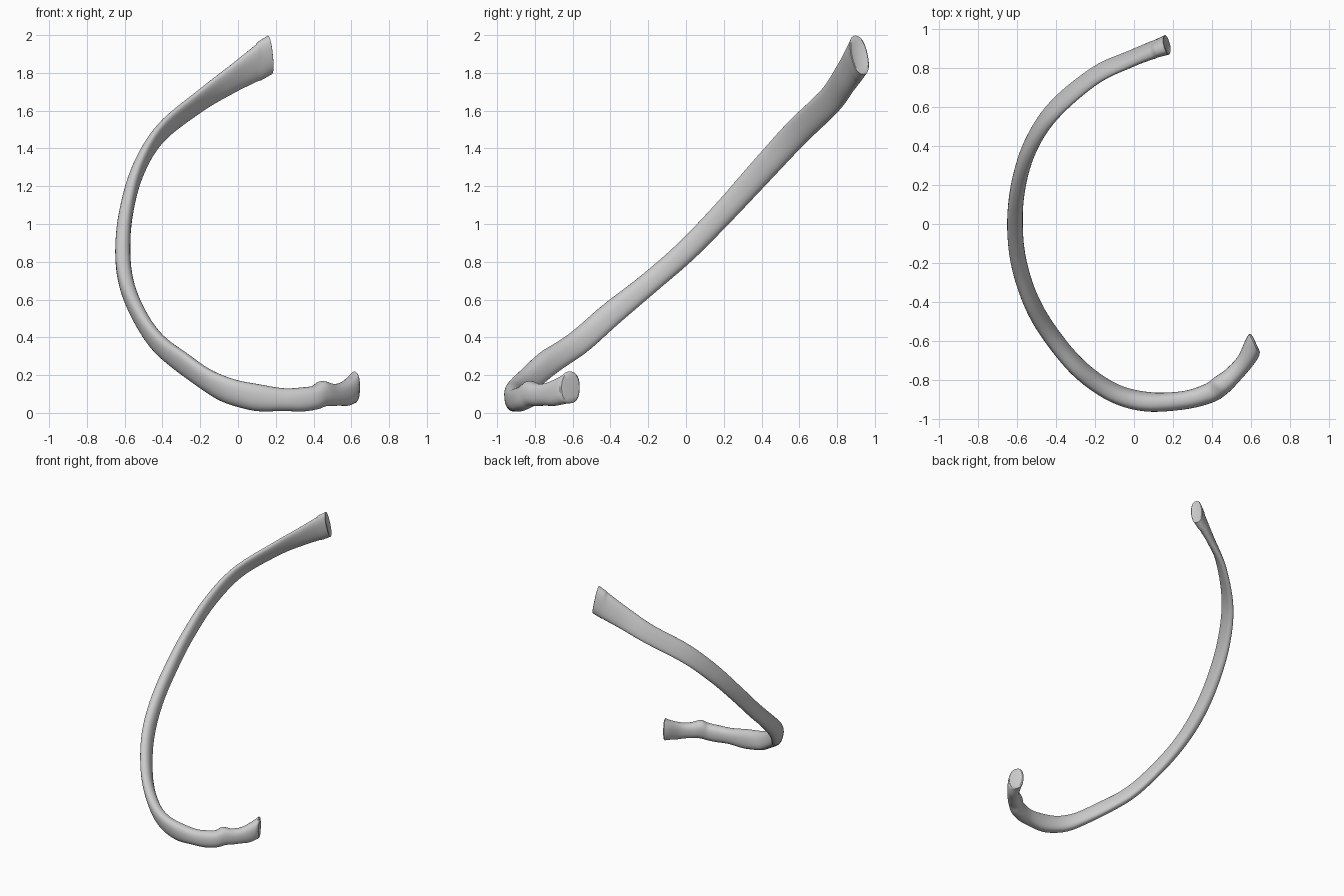
import bpy, bmesh, math
from mathutils import Vector

if "Cube" in bpy.data.objects:
    bpy.data.objects.remove(bpy.data.objects["Cube"])

# stations along the rib: x, y, z, vertical height, thickness, lean of the tall axis
STATIONS = [
    (0.168, 0.918, 1.895, 0.205, 0.094, 0.20),
    (0.100, 0.893, 1.853, 0.198, 0.078, 0.22),
    (-0.02, 0.845, 1.775, 0.162, 0.064, 0.33),
    (-0.20, 0.760, 1.652, 0.126, 0.060, 0.55),
    (-0.41, 0.583, 1.480, 0.112, 0.062, 0.75),
    (-0.53, 0.400, 1.282, 0.108, 0.068, 0.75),
    (-0.592, 0.20, 1.062, 0.100, 0.074, 0.75),
    (-0.610, 0.00, 0.857, 0.095, 0.080, 0.75),
    (-0.590, -0.20, 0.683, 0.095, 0.080, 0.70),
    (-0.525, -0.40, 0.520, 0.104, 0.078, 0.70),
    (-0.425, -0.57, 0.372, 0.114, 0.080, 0.55),
    (-0.28, -0.742, 0.255, 0.124, 0.084, 0.40),
    (-0.11, -0.862, 0.142, 0.135, 0.090, 0.25),
    (0.06, -0.910, 0.088, 0.145, 0.098, 0.12),
    (0.25, -0.904, 0.070, 0.122, 0.094, 0.00),
    (0.385, -0.867, 0.076, 0.130, 0.102, 0.00),
    (0.448, -0.825, 0.100, 0.138, 0.105, 0.00),
    (0.505, -0.776, 0.095, 0.116, 0.092, 0.00),
    (0.572, -0.700, 0.105, 0.134, 0.090, 0.00),
    (0.616, -0.615, 0.135, 0.168, 0.116, 0.00),
]
SIDES, STEPS = 28, 7


def spline(t):
    """Catmull-Rom sample of the stations."""
    i = min(int(t), len(STATIONS) - 2)
    f = t - i
    pick = lambda k: STATIONS[max(0, min(k, len(STATIONS) - 1))]
    return [0.5 * (2 * b + (c - a) * f + (2 * a - 5 * b + 4 * c - d) * f ** 2
                   + (3 * b - a - 3 * c + d) * f ** 3)
            for a, b, c, d in zip(pick(i - 1), pick(i), pick(i + 1), pick(i + 2))]


def section(bm, t, scale=1.0, push=0.0):
    """One oval ring; the last stretch turns so that the head faces outward."""
    last = len(STATIONS) - 1
    x, y, z, h, w, lean = spline(t)
    a, b = spline(max(0, t - 0.1)), spline(min(last, t + 0.1))
    tang = Vector((b[0] - a[0], b[1] - a[1], 0)).normalized()
    yaw = math.radians(-38) * max(0, t - last + 1)
    ang = math.atan2(tang.y, tang.x) + math.pi / 2 + yaw
    side = Vector((math.cos(ang), math.sin(ang), 0))
    up = Vector((-0.1 if t < 1 else 0, -lean, 1))
    bump = 1 + 0.02 * math.sin(t * 5.3) * (t > 10)       # slightly uneven bone edge
    centre = Vector((x, y, z)) + Vector((side.y, -side.x, 0)) * push
    ring = []
    for k in range(SIDES):
        q = 2 * math.pi * k / SIDES
        c, s = math.cos(q), math.sin(q)
        c = math.copysign(abs(c) ** 0.85, c)
        s = math.copysign(abs(s) ** 0.85, s)
        ring.append(bm.verts.new(centre + scale * (side * c * w / 2 + up * s * h * bump / 2)))
    return ring


# rib shaft swept from the flat front end to the head
bm = bmesh.new()
end = len(STATIONS) - 1
rings = [section(bm, 0, 0.7, 0.004), section(bm, 0, 0.92, -0.002)]
rings += [section(bm, i / STEPS) for i in range(end * STEPS + 1)]
rings += [section(bm, end, 0.9, 0.008), section(bm, end, 0.6, 0.010)]
for r0, r1 in zip(rings, rings[1:]):
    for k in range(SIDES):
        j = (k + 1) % SIDES
        bm.faces.new((r0[k], r0[j], r1[j], r1[k]))
bm.faces.new(rings[0])
bm.faces.new(rings[-1])
bmesh.ops.recalc_face_normals(bm, faces=bm.faces[:])

mesh = bpy.data.meshes.new("rib_bone")
bm.to_mesh(mesh)
bm.free()
rib = bpy.data.objects.new("rib_bone", mesh)
bpy.context.collection.objects.link(rib)
bpy.context.view_layer.objects.active = rib
rib.select_set(True)
bpy.ops.object.shade_smooth_by_angle(angle=math.radians(40))
